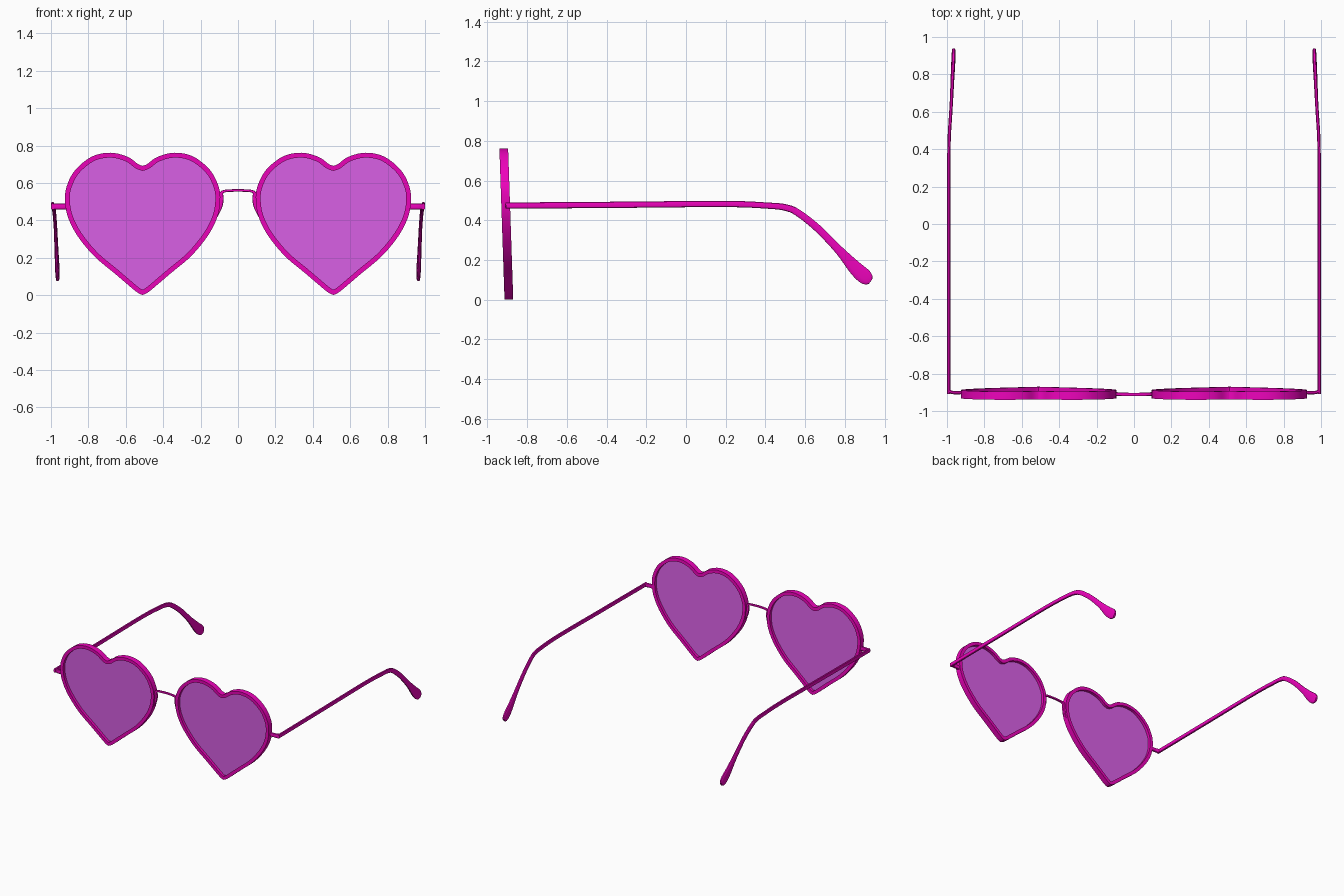
import bpy, bmesh, math
from mathutils import Vector

if "Cube" in bpy.data.objects:
    bpy.data.objects.remove(bpy.data.objects["Cube"])


def material(name, color):
    m = bpy.data.materials.new(name)
    m.diffuse_color = color
    m.use_nodes = True
    m.node_tree.nodes["Principled BSDF"].inputs["Base Color"].default_value = m.diffuse_color
    return m


PINK = material("pink_frame", (0.85, 0.001, 0.50, 1))
TINT = material("purple_tint", (0.71, 0.12, 0.81, 0.76))


def spline(pts, steps):
    """Catmull-Rom through tuples of any length."""
    p = [pts[0]] + list(pts) + [pts[-1]]
    out = []
    for i in range(1, len(p) - 2):
        for s in range(steps):
            t = s / steps
            out.append([0.5 * (2 * b + (c - a) * t + (2 * a - 5 * b + 4 * c - d) * t * t
                               + (3 * b - a - 3 * c + d) * t ** 3)
                        for a, b, c, d in zip(p[i - 1], p[i], p[i + 1], p[i + 2])])
    return out + [list(pts[-1])]


def finish(name, bm, mat, mirror=False):
    bmesh.ops.recalc_face_normals(bm, faces=bm.faces)
    me = bpy.data.meshes.new(name)
    bm.to_mesh(me)
    bm.free()
    ob = bpy.data.objects.new(name, me)
    bpy.context.collection.objects.link(ob)
    me.materials.append(mat)
    if mirror:
        ob.modifiers.new("mirror", 'MIRROR').use_mirror_merge = False
    bpy.ops.object.select_all(action='DESELECT')
    bpy.context.view_layer.objects.active = ob
    ob.select_set(True)
    bpy.ops.object.shade_smooth_by_angle(angle=math.radians(35))
    return ob


def skin(bm, rings, closed=False):
    n = len(rings[0])
    pairs = list(zip(rings, rings[1:])) + ([(rings[-1], rings[0])] if closed else [])
    for r, q in pairs:
        for i in range(n):
            j = (i + 1) % n
            bm.faces.new((r[i], r[j], q[j], q[i]))
    if not closed:
        bm.faces.new(rings[0])
        bm.faces.new(rings[-1])


def sweep(name, path, ref, mirror=False, sides=12):
    """Rounded-rectangle sweep; path rows are x, y, z, half width, half height."""
    bm = bmesh.new()
    rings = []
    for k, row in enumerate(path):
        t = Vector(path[min(k + 1, len(path) - 1)][:3]) - Vector(path[max(k - 1, 0)][:3])
        a = t.cross(ref).normalized()
        b = a.cross(t).normalized()
        ring = []
        for i in range(sides):
            ang = 2 * math.pi * (i + 0.5) / sides
            c, s = math.cos(ang), math.sin(ang)
            u = math.copysign(abs(c) ** 0.6, c) * row[3]
            v = math.copysign(abs(s) ** 0.6, s) * row[4]
            ring.append(bm.verts.new(Vector(row[:3]) + a * u + b * v))
        rings.append(ring)
    skin(bm, rings)
    return finish(name, bm, PINK, mirror)


# Heart outline, slightly tilted in depth
CX = 0.51


def depth(z):
    return -0.892 - 0.034 * z


half = spline([(0, .692), (.025, .702), (.08, .740), (.17, .762), (.27, .742), (.36, .67),
               (.405, .585), (.415, .51), (.40, .42), (.35, .32), (.26, .21),
               (.15, .117), (.05, .032), (.02, .010), (0, .002)], 5)
outline = [Vector(p) for p in half] + [Vector((-p[0], p[1])) for p in half[-2:0:-1]]


def inset(pts, d):
    out = []
    for i, p in enumerate(pts):
        e = (p - pts[i - 1]).normalized()
        f = (pts[(i + 1) % len(pts)] - p).normalized()
        n1, n2 = Vector((e.y, -e.x)), Vector((f.y, -f.x))
        m = (n1 + n2).normalized()
        out.append(p + m * d / max(m.dot(n1), 0.6))
    return out


inner = inset(outline, 0.026)
lens_edge = inset(outline, 0.022)


def loop(bm, pts, dy):
    return [bm.verts.new((CX + p.x, depth(p.y) + dy, p.y)) for p in pts]


# Heart rims
bm = bmesh.new()
skin(bm, [loop(bm, outline, -.022), loop(bm, outline, .022),
          loop(bm, inner, .022), loop(bm, inner, -.022)], closed=True)
finish("heart_rims", bm, PINK, True)

# Tinted lenses: single sheets seated inside the rims, facing forward
bm = bmesh.new()
face = bm.faces.new(loop(bm, lens_edge, 0))
face.normal_update()
flip = face.normal.y > 0
lenses = finish("heart_lenses", bm, TINT, True)
if flip != (lenses.data.polygons[0].normal.y > 0) or lenses.data.polygons[0].normal.y > 0:
    if lenses.data.polygons[0].normal.y > 0:
        lenses.data.flip_normals()

# Nose bridge with ends hugging the rims
side = [(.114, .42, .004), (.096, .47, .011), (.088, .515, .012),
        (.089, .545, .010), (.07, .557, .007), (.03, .560, .007)]
row = [(x, depth(z), z, w, .009) for x, z, w in side]
full = row + [(0, depth(.561), .561, .007, .009)] + [(-r[0],) + r[1:] for r in row[::-1]]
sweep("nose_bridge", spline(full, 5), Vector((0, 1, 0)))

# Temple arms: hinge corner, straight run, ear bend and paddle tip
arm = [(.90, -.900, .474, .009, .016), (.95, -.902, .474, .009, .016),
       (.977, -.899, .474, .009, .016), (.989, -.888, .474, .009, .016),
       (.991, -.86, .474, .009, .016), (.991, -.3, .478, .009, .016),
       (.991, .2, .482, .009, .016), (.989, .42, .473, .009, .016),
       (.986, .50, .464, .009, .017), (.982, .56, .440, .009, .018),
       (.976, .66, .362, .009, .019), (.971, .77, .250, .010, .022),
       (.967, .85, .162, .011, .035), (.965, .893, .122, .011, .039),
       (.964, .918, .101, .010, .031), (.964, .930, .092, .008, .015)]
sweep("temple_arms", spline(arm, 4), Vector((0, 0, 1)), True)
